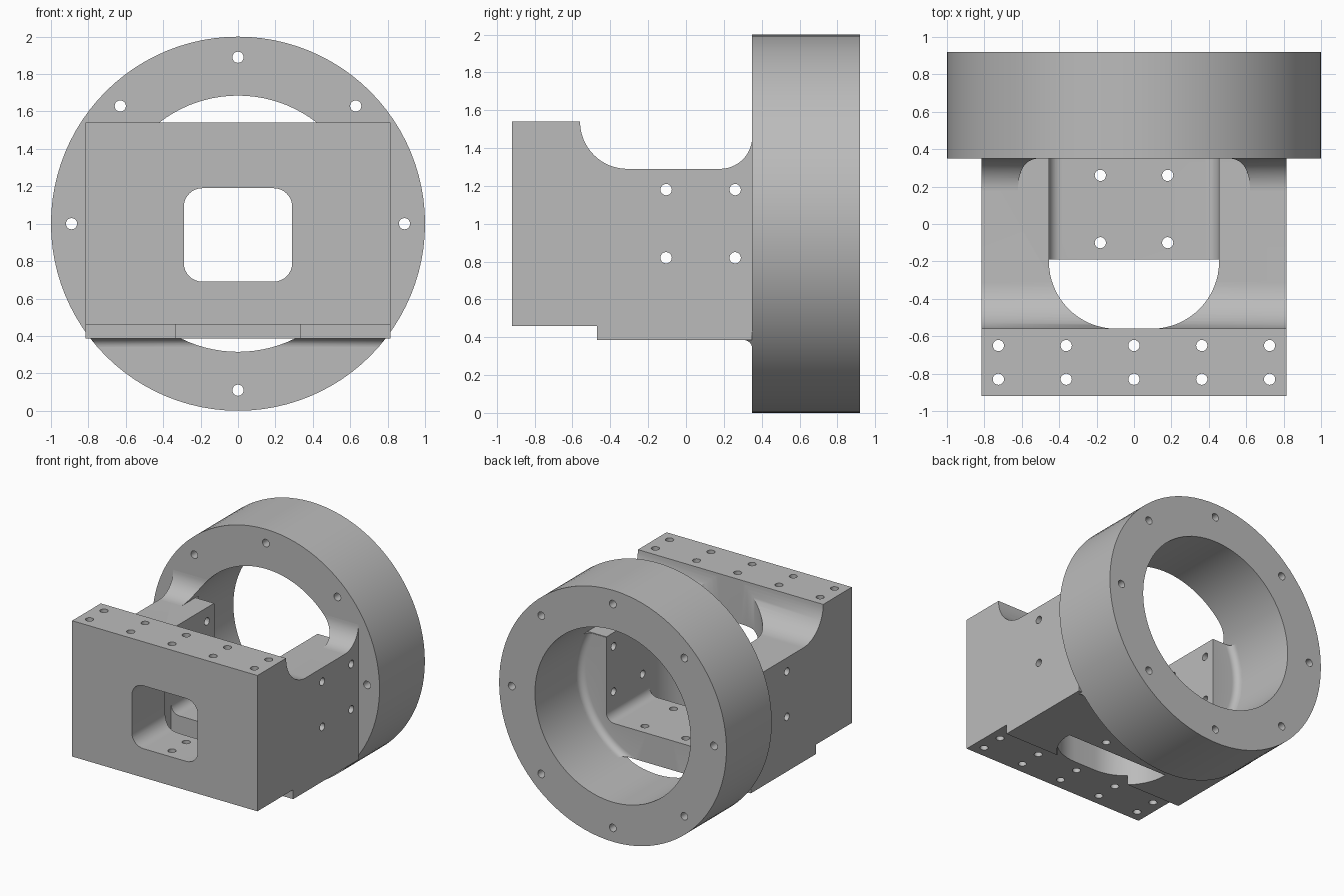
import bpy, bmesh, math
from mathutils import Vector

cube = bpy.data.objects.get("Cube")
if cube:
    bpy.data.objects.remove(cube, do_unlink=True)

# Single grey material
grey = bpy.data.materials.new("machined_grey")
grey.use_nodes = True
colour = (0.5, 0.5, 0.5, 1)
grey.diffuse_color = colour
grey.node_tree.nodes["Principled BSDF"].inputs["Base Color"].default_value = colour


def to_object(name, bm):
    bmesh.ops.remove_doubles(bm, verts=bm.verts, dist=1e-5)
    bmesh.ops.recalc_face_normals(bm, faces=bm.faces)
    mesh = bpy.data.meshes.new(name)
    bm.to_mesh(mesh)
    bm.free()
    mesh.materials.append(grey)
    obj = bpy.data.objects.new(name, mesh)
    bpy.context.collection.objects.link(obj)
    return obj


def place(axis, u, v, w):
    """Outline point (u, v) at depth w along the axis."""
    return {"X": Vector((w, u, v)), "Y": Vector((u, w, v)), "Z": Vector((u, v, w))}[axis]


def add_prism(bm, outline, axis, start, end):
    low = [bm.verts.new(place(axis, u, v, start)) for u, v in outline]
    high = [bm.verts.new(place(axis, u, v, end)) for u, v in outline]
    bm.faces.new(low)
    bm.faces.new(high)
    for i in range(len(low)):
        j = (i + 1) % len(low)
        bm.faces.new((low[i], low[j], high[j], high[i]))


def prism(name, outline, axis, start, end):
    bm = bmesh.new()
    add_prism(bm, outline, axis, start, end)
    return to_object(name, bm)


def arc(cu, cv, r, a0, a1, n=16):
    angles = [math.radians(a0 + (a1 - a0) * i / n) for i in range(n + 1)]
    return [(cu + r * math.cos(a), cv + r * math.sin(a)) for a in angles]


def drills(name, centres, axis, start, end):
    bm = bmesh.new()
    for u, v in centres:
        add_prism(bm, arc(u, v, 0.03, 0, 360, 20)[:-1], axis, start, end)
    return to_object(name, bm)


def lathe(name, profile, steps=96):
    """Spin a closed (radius, y) profile about the ring axis."""
    bm = bmesh.new()
    rows = []
    for s in range(steps):
        a = 2 * math.pi * s / steps
        rows.append([bm.verts.new((r * math.cos(a), y, 1 + r * math.sin(a))) for r, y in profile])
    for s in range(steps):
        a, b = rows[s], rows[(s + 1) % steps]
        for i in range(len(profile)):
            j = (i + 1) % len(profile)
            if profile[i][0] == 0 and profile[j][0] == 0:
                continue
            quad = [a[i], a[j], b[j], b[i]]
            if profile[i][0] == 0:
                quad = [a[i], a[j], b[j]]
            elif profile[j][0] == 0:
                quad = [a[i], a[j], b[i]]
            bm.faces.new(quad)
    return to_object(name, bm)


def boolean(obj, tool, operation="DIFFERENCE"):
    tool.hide_render = True
    mod = obj.modifiers.new("cut", "BOOLEAN")
    mod.operation, mod.object, mod.solver = operation, tool, "EXACT"
    bpy.context.view_layer.objects.active = obj
    bpy.ops.object.modifier_apply(modifier=mod.name)
    bpy.data.objects.remove(tool, do_unlink=True)


BORE, FRONT, BACK = 0.685, 0.35, 0.92
WIDE, SLOT, TOP, BOTTOM = 0.815, 0.455, 1.29, 0.385

# Flange ring with eight bolt holes
ring = lathe("flange_ring", [(BORE, FRONT), (1, FRONT), (1, BACK), (BORE, BACK)])
boolean(ring, drills("ring_drill", arc(0, 1, 0.89, 0, 360, 8)[:-1], "Y", 0.2, 1.1))

# Bracket body from its side profile
side = [(-0.92, 0.46), (-0.47, 0.46), (-0.47, BOTTOM), (FRONT, BOTTOM), (FRONT, TOP)]
side += arc(-0.31, 1.54, 0.25, 270, 180) + [(-0.92, 1.54)]
body = prism("bracket_body", side, "X", -WIDE, WIDE)

# Root of the body inside the ring, later coved by the bore
root = [(-0.75, 0.39), (0.75, 0.39), (0.75, 1.285), (-0.75, 1.285)]
boolean(body, prism("body_root", root, "Y", 0.3, 0.42), "UNION")

# Vertical slot with rounded front corners
slot = [(SLOT, -0.19)] + arc(SLOT - 0.36, -0.2, 0.36, 0, -90)
slot += arc(0.36 - SLOT, -0.2, 0.36, 270, 180) + [(-SLOT, -0.19)]
boolean(body, prism("slot_cut", slot, "Z", -0.2, 2.2))

# Channel above the floor, with filleted lower corners
channel = [(SLOT, 2.2)] + arc(SLOT - 0.07, 0.69, 0.07, 0, -90, 8)
channel += arc(0.07 - SLOT, 0.69, 0.07, 270, 180, 8) + [(-SLOT, 2.2)]
boolean(body, prism("channel_cut", channel, "Y", -0.195, 0.6))

# Blind end of the bore with a small cove
bore = [(0, 0.352)] + arc(BORE - 0.05, 0.402, 0.05, -90, 0, 6) + [(BORE, 1), (0, 1)]
boolean(body, lathe("bore_cut", bore))

# Rounded front window
window = []
for cx, cz, a in ((0.19, 1.09, 0), (-0.19, 1.09, 90), (-0.19, 0.79, 180), (0.19, 0.79, 270)):
    window += arc(cx, cz, 0.1, a, a + 90, 8)
boolean(body, prism("window_cut", window, "Y", -1.1, -0.45))

# Bolt holes in the front block, the floor and the side walls
front_holes = [(0.3625 * i, y) for i in range(-2, 3) for y in (-0.83, -0.65)]
boolean(body, drills("front_drill", front_holes, "Z", 0, 2))
floor_holes = [(x, y) for x in (-0.18, 0.18) for y in (-0.1, 0.26)]
boolean(body, drills("floor_drill", floor_holes, "Z", 0.2, 0.74))
side_holes = [(y, z) for y in (-0.105, 0.26) for z in (0.82, 1.18)]
boolean(body, drills("side_drill", side_holes, "X", -1, 1))

# Coves blending the body into the ring face, trimmed to the ring
upper = [(0.38, TOP - 0.01), (0.38, TOP + 0.17)] + arc(FRONT - 0.17, TOP + 0.17, 0.17, 0, -90)
upper += [(FRONT - 0.17, TOP - 0.01)]
lower = [(0.38, BOTTOM + 0.01), (0.38, BOTTOM - 0.045)] + arc(FRONT - 0.045, BOTTOM - 0.045, 0.045, 0, 90, 8)
lower += [(FRONT - 0.045, BOTTOM + 0.01)]
coves = []
for name, outline in (("upper_cove", upper), ("lower_cove", lower)):
    cove = prism(name, outline, "X", -WIDE, WIDE)
    tube = [(BORE, 0), (0.999, 0), (0.999, 0.375), (BORE, 0.375)]
    boolean(cove, lathe("cove_trim", tube), "INTERSECT")
    coves.append(cove)

# Smooth curved walls, keep machined edges sharp
bpy.ops.object.select_all(action="DESELECT")
for obj in [ring, body] + coves:
    obj.select_set(True)
    bpy.context.view_layer.objects.active = obj
bpy.ops.object.shade_smooth_by_angle(angle=math.radians(30))
